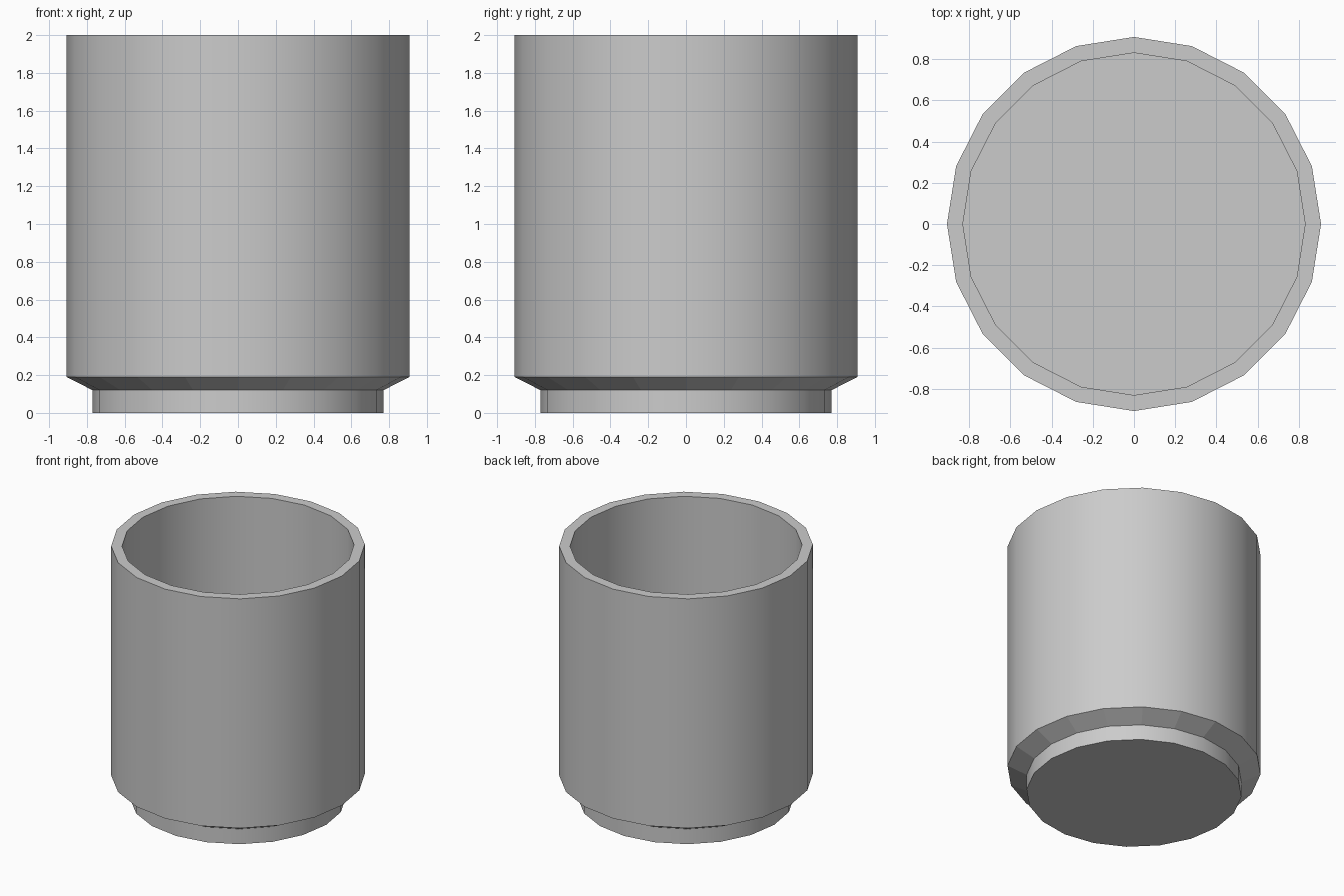
import bpy, bmesh, math

if "Cube" in bpy.data.objects:
    bpy.data.objects.remove(bpy.data.objects["Cube"])

SIDES = 20
# cup profile (radius, z): foot, taper, outer wall, rim, inner wall down to the floor
PROFILE = [(0.77, 0.0), (0.77, 0.12), (0.907, 0.19), (0.907, 2.0), (0.83, 2.0), (0.83, 0.2)]


def ring(bm, r, z):
    return [bm.verts.new((r * math.cos(2 * math.pi * i / SIDES),
                          r * math.sin(2 * math.pi * i / SIDES), z)) for i in range(SIDES)]


# cup body
bm = bmesh.new()
rings = [ring(bm, r, z) for r, z in PROFILE]
for a, b in zip(rings, rings[1:]):
    for i in range(SIDES):
        j = (i + 1) % SIDES
        bm.faces.new((a[i], a[j], b[j], b[i]))

# underside and inner floor
bm.faces.new(rings[0][::-1])
bm.faces.new(rings[-1])
bmesh.ops.recalc_face_normals(bm, faces=bm.faces)

mesh = bpy.data.meshes.new("cup")
bm.to_mesh(mesh)
bm.free()
cup = bpy.data.objects.new("cup", mesh)
bpy.context.collection.objects.link(cup)

# smooth round walls with crisp edges, faceted taper
bpy.context.view_layer.objects.active = cup
cup.select_set(True)
bpy.ops.object.shade_smooth_by_angle(angle=math.radians(25))
for p in mesh.polygons:
    if abs(p.normal.z) > 0.1:
        p.use_smooth = False
